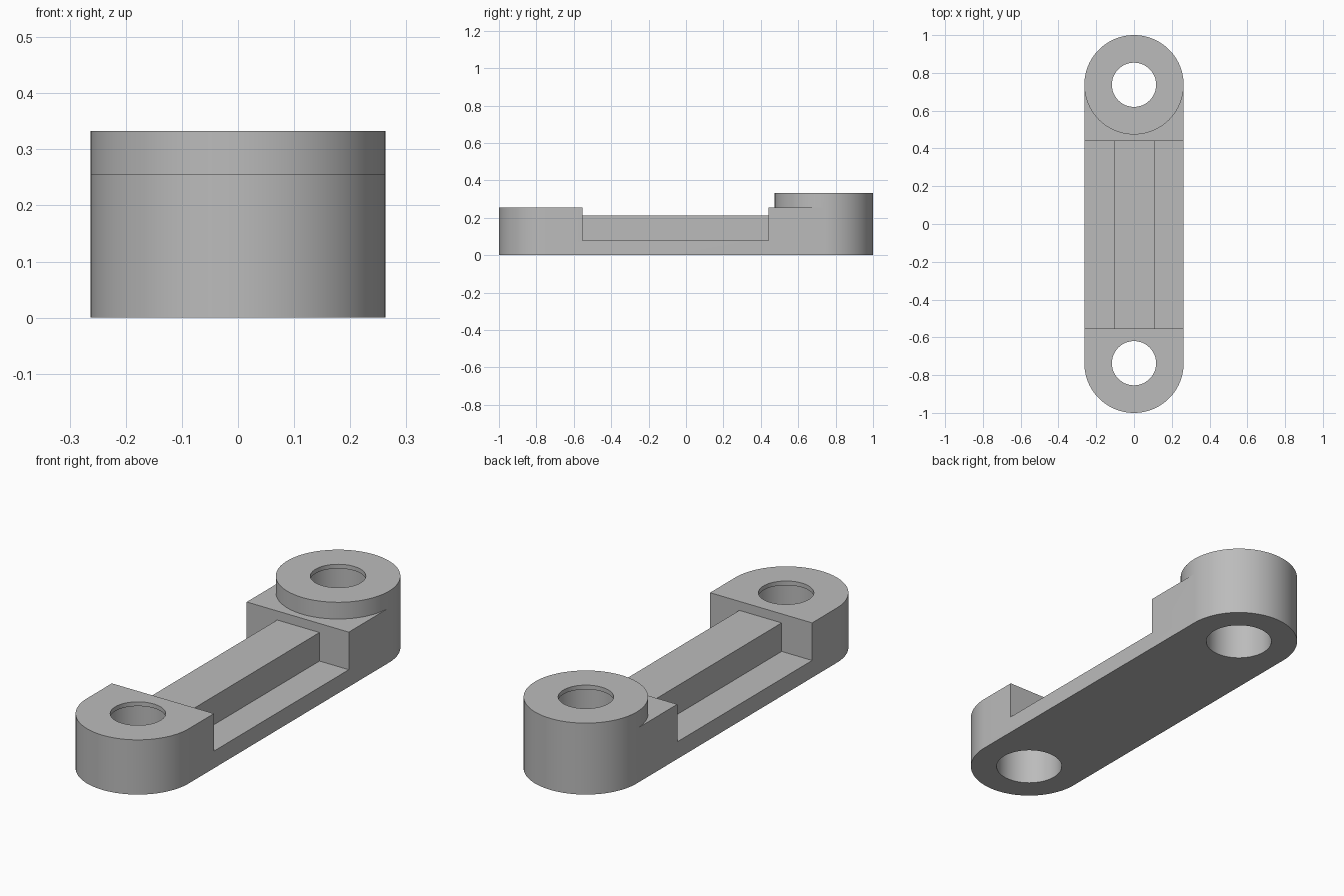
import bpy
import bmesh
from math import cos, sin, pi, radians

cube = bpy.data.objects.get("Cube")
if cube:
    bpy.data.objects.remove(cube, do_unlink=True)

R = 0.263            # outer radius of both ends
END = 1.0 - R        # distance of the hole centres from the middle
BODY_TOP, BOSS_TOP = 0.255, 0.333
FLOOR, RIB_TOP = 0.08, 0.213
WEB_FRONT, WEB_BACK = -0.553, 0.44
RIB_LEFT, RIB_RIGHT = 0.112, -0.106
BORE, LIP_HOLE, LIP = 0.147, 0.117, 0.02
SEG = 96

grey = bpy.data.materials.new("plain grey")
grey.use_nodes = True
colour = (0.5, 0.5, 0.5, 1)
grey.diffuse_color = colour
grey.node_tree.nodes["Principled BSDF"].inputs["Base Color"].default_value = colour


def prism(name, outline, z0, z1):
    """Solid made by extruding a flat outline upwards."""
    bm = bmesh.new()
    face = bm.faces.new([bm.verts.new((x, y, z0)) for x, y in outline])
    top = bmesh.ops.extrude_face_region(bm, geom=[face])["geom"]
    bmesh.ops.translate(bm, vec=(0, 0, z1 - z0),
                        verts=[v for v in top if isinstance(v, bmesh.types.BMVert)])
    bmesh.ops.recalc_face_normals(bm, faces=bm.faces)
    mesh = bpy.data.meshes.new(name)
    bm.to_mesh(mesh)
    bm.free()
    mesh.materials.append(grey)
    obj = bpy.data.objects.new(name, mesh)
    bpy.context.collection.objects.link(obj)
    return obj


def arc(r, y, start, steps):
    return [(r * cos(start + 2 * pi * i / SEG), y + r * sin(start + 2 * pi * i / SEG))
            for i in range(steps)]


def disc(name, r, y, z0, z1):
    return prism(name, arc(r, y, 0, SEG), z0, z1)


def box(name, x0, x1, y0, y1, z0, z1):
    return prism(name, [(x0, y0), (x1, y0), (x1, y1), (x0, y1)], z0, z1)


def combine(target, tool, operation):
    """Apply a boolean and discard the tool."""
    mod = target.modifiers.new(operation.lower(), 'BOOLEAN')
    mod.object, mod.operation, mod.solver = tool, operation, 'EXACT'
    bpy.context.view_layer.objects.active = target
    bpy.ops.object.modifier_apply(modifier=mod.name)
    bpy.data.objects.remove(tool, do_unlink=True)


# Round-ended bar with a raised boss at the back
half = SEG // 2 + 1
link = prism("link_arm", arc(R, END, 0, half) + arc(R, -END, pi, half), 0, BODY_TOP)
combine(link, disc("boss", R, END, 0, BOSS_TOP), 'UNION')

# Lowered web: a pocket on each side of the central rib
for x0, x1, z in ((RIB_LEFT, 1, FLOOR), (-1, RIB_RIGHT, FLOOR), (-1, 1, RIB_TOP)):
    combine(link, box("pocket", x0, x1, WEB_FRONT, WEB_BACK, z, 1), 'DIFFERENCE')

# Holes: wide bore from below, narrow lip at the top
for y, top in ((-END, BODY_TOP), (END, BOSS_TOP)):
    combine(link, disc("bore", BORE, y, -0.1, top - LIP), 'DIFFERENCE')
    combine(link, disc("lip_hole", LIP_HOLE, y, 0.1, 1), 'DIFFERENCE')

bpy.ops.object.select_all(action='DESELECT')
link.select_set(True)
bpy.context.view_layer.objects.active = link
bpy.ops.object.shade_smooth_by_angle(angle=radians(30))
